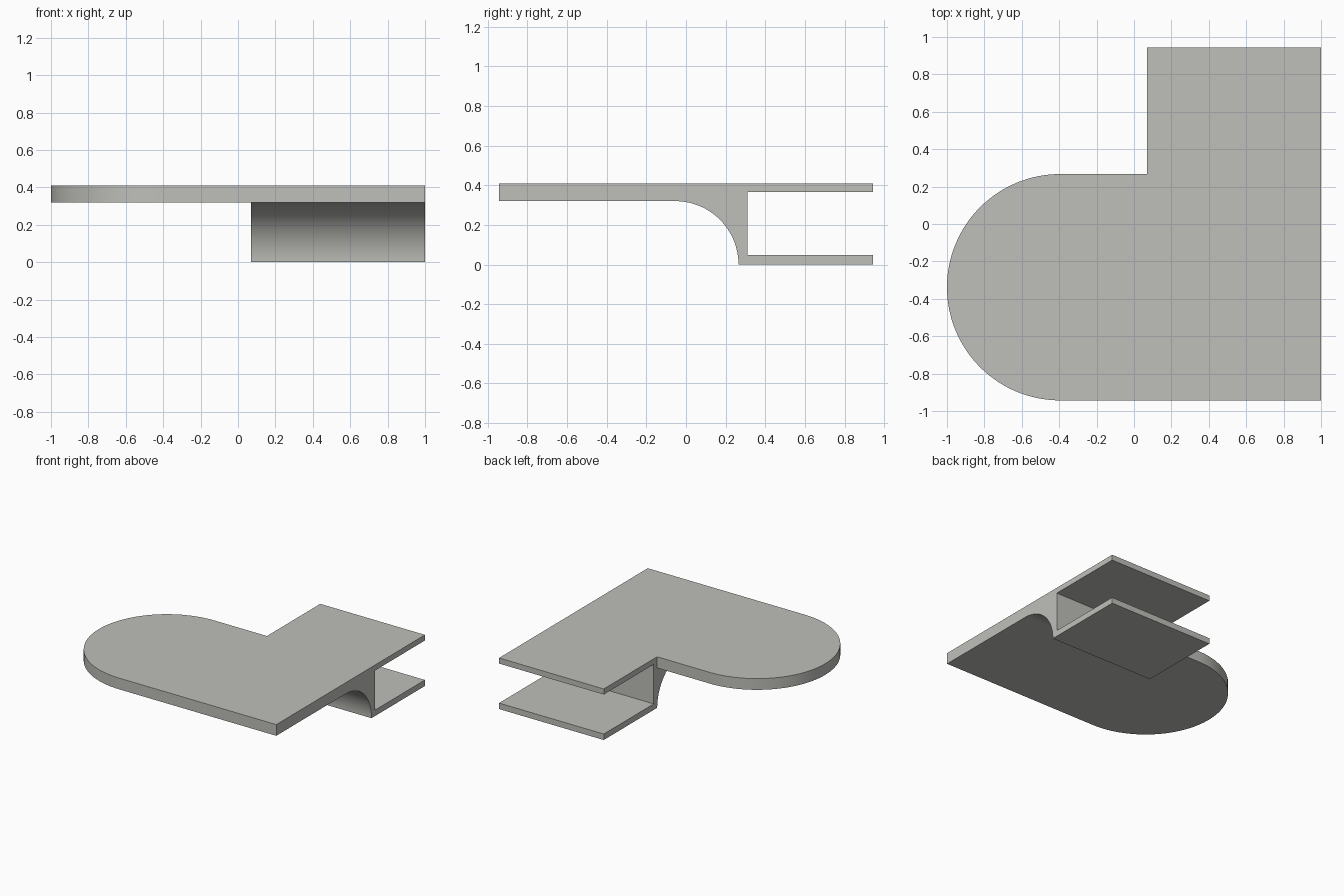
import bpy, bmesh, math
from mathutils import Vector

if "Cube" in bpy.data.objects:
    bpy.data.objects.remove(bpy.data.objects["Cube"])

grey = bpy.data.materials.new("warm grey")
grey.diffuse_color = (0.52, 0.52, 0.49, 1)
grey.use_nodes = True
grey.node_tree.nodes["Principled BSDF"].inputs["Base Color"].default_value = grey.diffuse_color


def prism(name, outline, offset):
    """Extrude a closed planar outline into a solid object."""
    bm = bmesh.new()
    face = bm.faces.new([bm.verts.new(p) for p in outline])
    ext = bmesh.ops.extrude_face_region(bm, geom=[face])
    moved = [v for v in ext["geom"] if isinstance(v, bmesh.types.BMVert)]
    bmesh.ops.translate(bm, verts=moved, vec=Vector(offset))
    bmesh.ops.recalc_face_normals(bm, faces=bm.faces)
    mesh = bpy.data.meshes.new(name)
    bm.to_mesh(mesh)
    bm.free()
    mesh.materials.append(grey)
    obj = bpy.data.objects.new(name, mesh)
    bpy.context.collection.objects.link(obj)
    return obj


def arc(cx, cy, r, start, end, steps):
    angles = [math.radians(start + (end - start) * i / steps) for i in range(steps + 1)]
    return [(cx + r * math.cos(a), cy + r * math.sin(a)) for a in angles]


STEP_X, TOP, UNDER = 0.07, 0.41, 0.32

# Rounded shelf: half-disc end running up to the bracket
shelf_outline = [(STEP_X, -0.943), (STEP_X, 0.267)] + arc(-0.395, -0.338, 0.605, 90, 270, 64)
shelf = prism("rounded_shelf", [(x, y, UNDER) for x, y in shelf_outline], (0, 0, TOP - UNDER))

# Clamp bracket: side profile with a concave fillet and two flanges
profile = [(-0.943, TOP), (-0.943, UNDER)] + arc(-0.055, 0, UNDER, 90, 0, 32)
profile += [(0.943, 0), (0.943, 0.048), (0.31, 0.048), (0.31, 0.365), (0.943, 0.365), (0.943, TOP)]
bracket = prism("clamp_bracket", [(STEP_X, y, z) for y, z in profile], (1 - STEP_X, 0, 0))

# Join both into one solid and merge the coplanar faces
join = shelf.modifiers.new("join", "BOOLEAN")
join.operation, join.solver, join.object = "UNION", "EXACT", bracket
graph = bpy.context.evaluated_depsgraph_get()
solid = bpy.data.meshes.new_from_object(shelf.evaluated_get(graph))
shelf.modifiers.clear()
bm = bmesh.new()
bm.from_mesh(solid)
bmesh.ops.remove_doubles(bm, verts=bm.verts, dist=0.0001)
bmesh.ops.dissolve_limit(bm, angle_limit=0.005, verts=bm.verts, edges=bm.edges)
bm.to_mesh(solid)
bm.free()
shelf.data = solid
shelf.name = "clamp_shelf"
bpy.data.objects.remove(bracket)

# Smooth the curved walls, keep real edges sharp
bpy.ops.object.select_all(action="DESELECT")
shelf.select_set(True)
bpy.context.view_layer.objects.active = shelf
bpy.ops.object.shade_smooth_by_angle(angle=math.radians(30))
